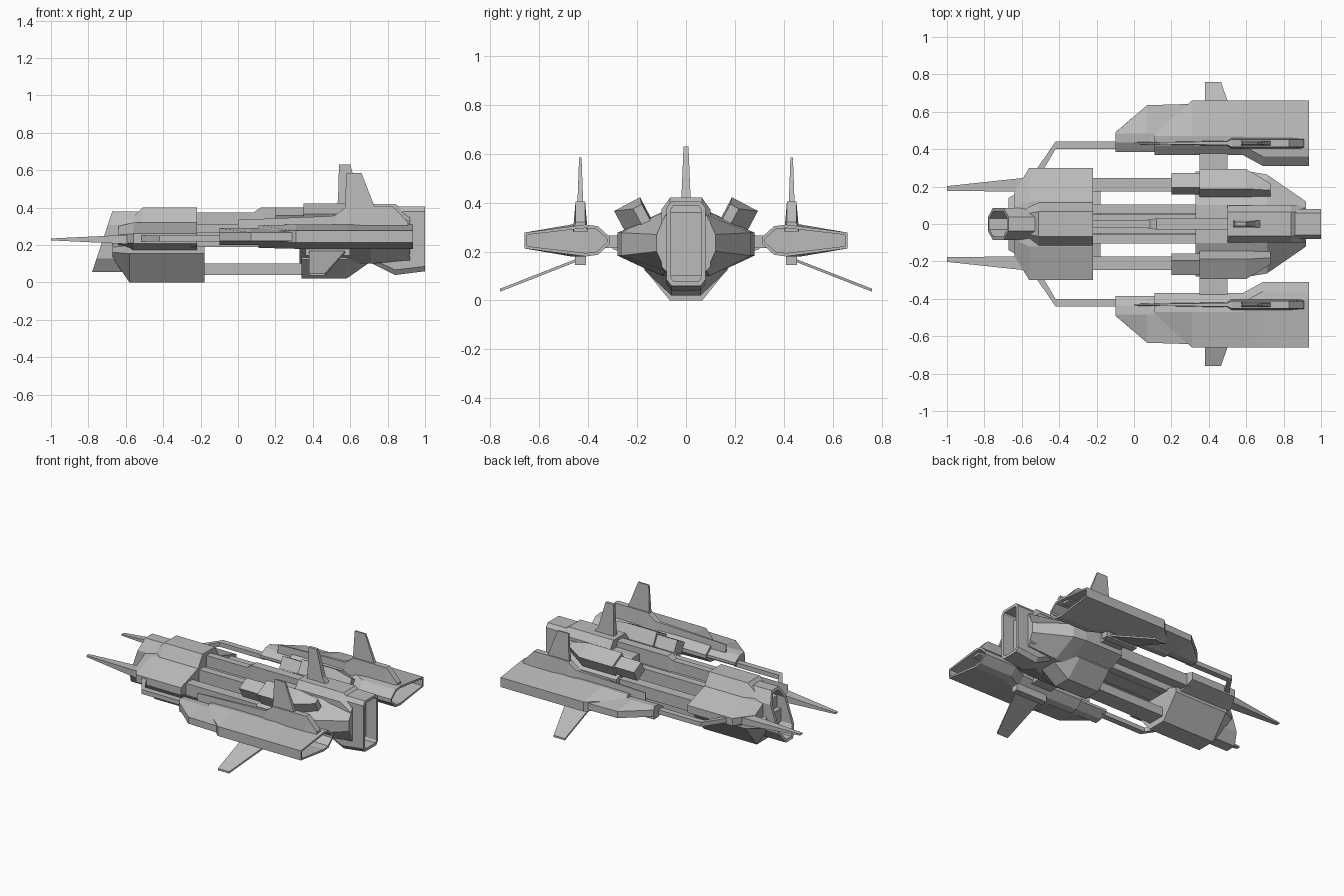
import bpy, bmesh
from math import radians
from mathutils import Matrix, Vector

cube = bpy.data.objects.get("Cube")
if cube:
    bpy.data.objects.remove(cube, do_unlink=True)

colour = (.5, .5, .5, 1)
grey = bpy.data.materials.new("hull_grey")
grey.use_nodes = True
grey.diffuse_color = colour
grey.node_tree.nodes["Principled BSDF"].inputs["Base Color"].default_value = colour


def loft(name, rings, mirror=False, hollow_end=None, wall=.02, depth=.2):
    """Skin matching rings, optionally sinking a socket into one end."""
    bm = bmesh.new()
    loops = [[bm.verts.new(point) for point in ring] for ring in rings]
    count = len(loops[0])
    for near, far in zip(loops, loops[1:]):
        for i in range(count):
            j = (i + 1) % count
            bm.faces.new((near[i], near[j], far[j], far[i]))
    caps = {"front": bm.faces.new(loops[0]), "back": bm.faces.new(loops[-1])}
    bmesh.ops.recalc_face_normals(bm, faces=bm.faces)
    if hollow_end:
        mouth = caps[hollow_end]
        bmesh.ops.inset_region(bm, faces=[mouth], thickness=wall)
        floor = bmesh.ops.extrude_discrete_faces(bm, faces=[mouth])["faces"][0]
        inward = depth if hollow_end == "front" else -depth
        bmesh.ops.translate(bm, verts=floor.verts, vec=(inward, 0, 0))
    mesh = bpy.data.meshes.new(name)
    bm.to_mesh(mesh)
    bm.free()
    mesh.materials.append(grey)
    obj = bpy.data.objects.new(name, mesh)
    bpy.context.collection.objects.link(obj)
    if mirror:
        modifier = obj.modifiers.new("mirror", 'MIRROR')
        modifier.use_axis = (False, True, False)
        modifier.use_mirror_merge = False


def section(x, width, low, high, flat=.5, side=.3, middle=.5):
    """Octagon: flat is the top and bottom width ratio, side the wall height ratio."""
    height = high - low
    centre = low + middle * height
    wall = side * height / 2
    right = [(flat * width, low), (width, centre - wall),
             (width, centre + wall), (flat * width, high)]
    left = [(-y, z) for y, z in reversed(right)]
    return [Vector((x, y, z)) for y, z in right + left]


def box_ring(x, y=0, z=.24, width=.1, height=.1, tilt=0):
    """Rectangle across the hull, centred on y and z."""
    turn = Matrix.Rotation(radians(tilt), 3, 'X')
    corners = ((-1, -1), (1, -1), (1, 1), (-1, 1))
    return [Vector((x, y, z)) + turn @ Vector((0, a * width / 2, b * height / 2))
            for a, b in corners]


def bar(name, start=-.25, end=.36, mirror=False, **size):
    loft(name, [box_ring(x, **size) for x in (start, end)], mirror)


def blade_ring(z, start, end, y=0, thick=.02):
    """Horizontal slice of an upright blade."""
    return [(x, y + side * thick / 2, z)
            for x, side in ((start, -1), (end, -1), (end, 1), (start, 1))]


# Slanted open intake at the nose
intake = dict(width=.085, low=.055, high=.38, flat=.45, side=.55)
lip = section(-.78, **intake)
for corner in lip:
    corner.x += (corner.z - intake["low"]) / 3
loft("nose_intake", [lip, section(-.45, **intake)], hollow_end="front")

# Forward hull: keel, side shoulders and top cowl
keel = dict(width=.19, low=0, high=.22, flat=.35, side=.2, middle=.8)
loft("front_keel", [section(-.67, width=.14, low=.13, high=.22)]
     + [section(x, **keel) for x in (-.58, -.18)])
shoulder = dict(width=.3, low=.15, high=.32, flat=.4)
loft("front_shoulders", [section(-.64, width=.17, low=.17, high=.3)]
     + [section(x, **shoulder) for x in (-.56, -.22)])
cowl = dict(width=.12, low=.2, high=.4, flat=.55, side=.1)
loft("front_cowl", [section(-.6, width=.1, low=.2, high=.31)]
     + [section(x, **cowl) for x in (-.51, -.22)])
spike = dict(y=.21, z=.23, width=.075, height=.05)
loft("nose_spike", [box_ring(-1, y=.19, z=.23, width=.025, height=.01)]
     + [box_ring(x, **spike) for x in (-.58, -.4)], mirror=True)

# Open midsection: core, spine and rails
bar("core", z=.25)
bar("core_rail", mirror=True, y=.08, z=.255, width=.05, height=.11)
bar("spine", end=.5, z=.33, width=.045, height=.09)
bar("side_rail", mirror=True, y=.21, z=.23, width=.07, height=.08)
bar("lower_rail", z=.07, width=.12, height=.06)
cover = dict(z=.35, width=.06)
loft("spine_cover", [box_ring(.02, z=.315, width=.03, height=.03)]
     + [box_ring(x, **cover) for x in (.12, .55)])

# Rear hull, belly, dorsal block and exhaust
hull = dict(low=.1, high=.36, flat=.36, side=.36)
loft("rear_hull", [section(x, width=.28, **hull) for x in (.33, .62)]
     + [section(.71, width=.265, **hull),
        section(.92, width=.12, low=.12, high=.35, flat=.7)])
belly = dict(width=.17, low=.02, high=.25, flat=.35, side=.1)
loft("rear_belly", [section(x, **belly) for x in (.34, .58)]
     + [section(.75, width=.12, low=.14, high=.25)])
dorsal = dict(width=.1, low=.1, flat=.65, side=.7)
loft("dorsal_block", [section(x, high=.42, **dorsal) for x in (.5, .84)]
     + [section(.92, high=.36, **dorsal)])
loft("exhaust", [section(x, width=.08, low=low, high=.405, flat=.75, side=.85)
                 for x, low in ((.72, .1), (.84, .04), (1, .06))], hollow_end="back")
loft("dorsal_fin", [blade_ring(.4, start=.53, end=.69, thick=.04),
                    blade_ring(.45, start=.535, end=.65, thick=.035),
                    blade_ring(.63, start=.54, end=.6)])

# Tilted boxes on the shoulders of the rear hull
tilted = dict(y=.215, z=.345, tilt=-28)
loft("shoulder_box", [box_ring(x, width=.12, height=.11, **tilted) for x in (.35, .6)]
     + [box_ring(.73, y=.175, z=.34, width=.04, height=.1, tilt=-28)], mirror=True)
bar("shoulder_box_front", start=.2, end=.37, mirror=True, width=.09, height=.08, **tilted)


# Side pods with open backs
def pod(x, inner, outer, thick):
    upper = [(inner, .2), (inner + .05, .9), (inner + .1, 1), (outer, .5)]
    lower = [(y, -rise) for y, rise in reversed(upper)]
    return [(x, y, .245 + rise * thick) for y, rise in upper + lower]


full = dict(outer=.66, thick=.065)
loft("pod_rear", [pod(.11, inner=.37, outer=.485, thick=.06)]
     + [pod(x, inner=.37, **full) for x in (.31, .58)]
     + [pod(x, inner=.31, **full) for x in (.69, .935)],
     mirror=True, hollow_end="back", wall=.014)
loft("pod_front", [pod(x, inner=.385, outer=outer, thick=.045)
                   for x, outer in ((-.1, .49), (.07, .635), (.4, .645))], mirror=True)
bar("pod_link", start=.35, end=.5, mirror=True, y=.33, width=.18, height=.05)
strut = dict(z=.235, height=.03)
loft("pod_strut", [box_ring(-.08, y=.42, width=.04, **strut),
                   box_ring(-.42, y=.42, width=.04, **strut),
                   box_ring(-.54, y=.23, width=.07, **strut)], mirror=True)

# Pod fairings, fins and lower wings
pod_line = .432


def ridge(x, top, wide=.06):
    slope = ((-1, .28), (1, .28), (.65, top), (-.65, top))
    return [(x, pod_line + side * wide / 2, z) for side, z in slope]


loft("pod_fairing", [ridge(0, top=.335, wide=.01), ridge(.5, top=.355, wide=.03),
                     ridge(.52, top=.36), ridge(.58, top=.405),
                     ridge(.83, top=.405), ridge(.91, top=.32)], mirror=True)
loft("pod_fin", [blade_ring(.38, start=.57, end=.74, y=pod_line, thick=.025),
                 blade_ring(.585, start=.58, end=.66, y=pod_line, thick=.01)], mirror=True)
bar("wing_root", start=.36, end=.6, mirror=True, y=pod_line, z=.17, width=.045, height=.05)
loft("lower_wing", [[(.38, y, z), (end, y, z), (end, y, z + .012), (.38, y, z + .012)]
                    for y, z, end in ((.43, .165, .58), (.76, .036, .465))], mirror=True)
